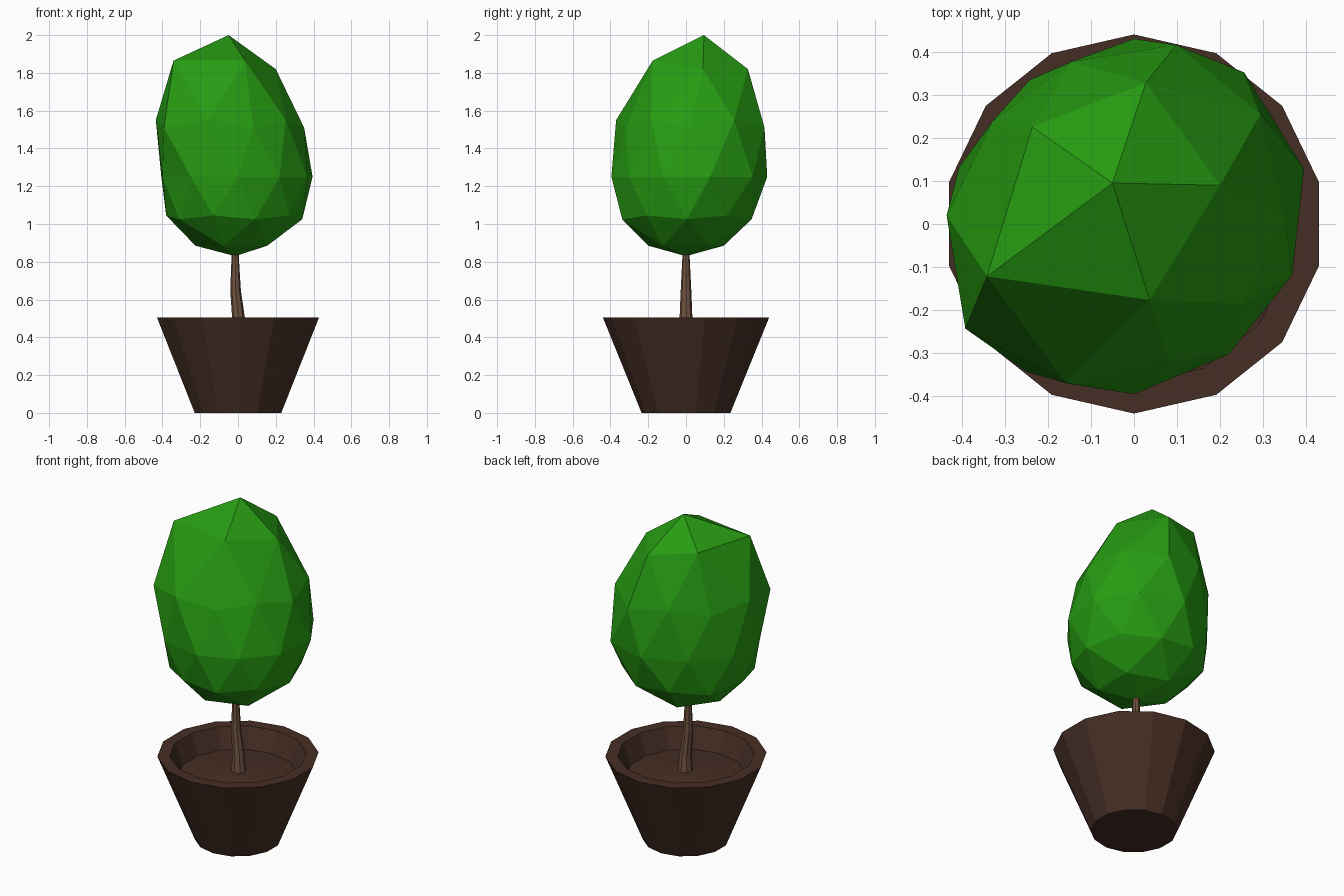
import bpy, bmesh, math

if "Cube" in bpy.data.objects:
    bpy.data.objects.remove(bpy.data.objects["Cube"])


def material(name, rgb):
    m = bpy.data.materials.new(name)
    m.diffuse_color = (*rgb, 1)
    m.use_nodes = True
    m.node_tree.nodes["Principled BSDF"].inputs["Base Color"].default_value = m.diffuse_color
    return m


def add_object(name, bm, mat):
    bmesh.ops.recalc_face_normals(bm, faces=bm.faces)
    mesh = bpy.data.meshes.new(name)
    bm.to_mesh(mesh)
    bm.free()
    mesh.materials.append(mat)
    ob = bpy.data.objects.new(name, mesh)
    bpy.context.collection.objects.link(ob)
    return ob


def stacked_rings(name, rings, sides, start, mat):
    """Closed surface through rings given as (centre x, radius, z)."""
    bm = bmesh.new()
    loops = []
    for cx, r, z in rings:
        loops.append([bm.verts.new((cx + r * math.cos(start + 2 * math.pi * i / sides),
                                    r * math.sin(start + 2 * math.pi * i / sides), z))
                      for i in range(sides)])
    for a, b in zip(loops, loops[1:]):
        for i in range(sides):
            j = (i + 1) % sides
            bm.faces.new((a[i], a[j], b[j], b[i]))
    bm.faces.new(loops[0])
    bm.faces.new(loops[-1])
    return add_object(name, bm, mat)


green = material("leaf green", (0.02, 0.33, 0.006))
dark_brown = material("pot brown", (0.060, 0.027, 0.018))
bark = material("bark brown", (0.165, 0.088, 0.052))

# Pot with wide rim and sunken, slightly domed soil
stacked_rings("pot", [(0, 0.235, 0), (0, 0.44, 0.505), (0, 0.372, 0.505),
                      (0, 0.325, 0.385), (0, 0.08, 0.41)],
              14, math.pi / 2, dark_brown)

# Slightly crooked trunk
stacked_rings("trunk", [(0.005, 0.042, 0.39), (0.003, 0.034, 0.50), (-0.013, 0.028, 0.65),
                        (-0.015, 0.019, 0.83), (-0.01, 0.016, 0.95)],
              8, 0, bark)

# Foliage: icosphere whose rings are pushed to uneven radii
# (one radius per vertex, counter-clockwise from +x)
TOP = [0.25, 0.25, 0.23, 0.36, 0.28]
UPPER = [0.38, 0.40, 0.416, 0.375, 0.37, 0.405, 0.447, 0.41, 0.354, 0.35]
MIDDLE = [0.415, 0.435, 0.43, 0.413, 0.427, 0.42, 0.424, 0.395, 0.374, 0.386]

bm = bmesh.new()
bmesh.ops.create_icosphere(bm, subdivisions=2, radius=1)
for v in bm.verts:
    h = v.co.z
    a = math.atan2(v.co.y, v.co.x) % (2 * math.pi)
    step = a / (2 * math.pi)
    if h > 0.95:
        cx, cy, r, z = -0.05, 0.095, 0, 2.0
    elif h > 0.7:
        k = round(step * 5) % 5
        cx, cy, r, z = -0.05, 0.09, TOP[k], 1.82 + 0.045 * (k >= 2)
    elif h > 0.2:
        cx, cy, r = -0.03, 0.02, UPPER[round(step * 10) % 10]
        z = 1.55 if h > 0.49 else 1.51
    elif h > -0.2:
        cx, cy, r, z = 0, 0, MIDDLE[round(step * 10 - 0.5) % 10], 1.25
    elif h > -0.7:
        cx, cy, r = -0.02, 0.005, 0.36
        z = 1.025 if h < -0.49 else 1.045
    elif h > -0.95:
        cx, cy, r, z = -0.015, 0, 0.21, 0.885
    else:
        cx, cy, r, z = -0.015, 0, 0, 0.83
    v.co = (cx + r * math.cos(a), cy + r * math.sin(a), z)
add_object("foliage", bm, green)
